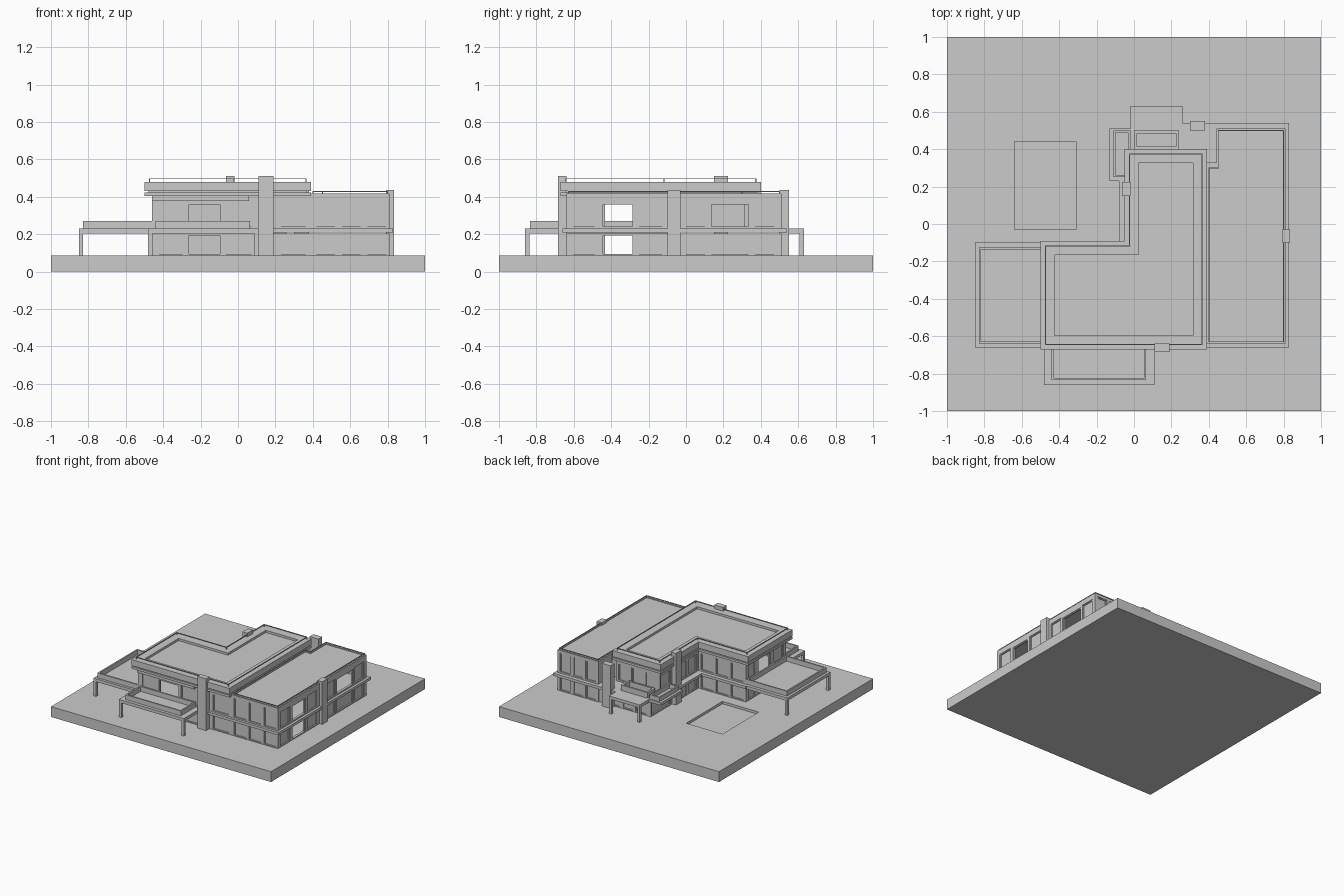
import bpy, bmesh

if "Cube" in bpy.data.objects:
    bpy.data.objects.remove(bpy.data.objects["Cube"])

G, S0, S1, TOP = 0.085, 0.205, 0.23, 0.41   # ground, slab bottom/top, upper wall top


def finish(name, bm):
    bmesh.ops.recalc_face_normals(bm, faces=bm.faces)
    me = bpy.data.meshes.new(name)
    bm.to_mesh(me)
    bm.free()
    ob = bpy.data.objects.new(name, me)
    bpy.context.collection.objects.link(ob)
    return ob


def add_box(bm, x0, x1, y0, y1, z0, z1):
    vs = bmesh.ops.create_cube(bm, size=1)["verts"]
    for v in vs:
        v.co = (x1 if v.co.x > 0 else x0, y1 if v.co.y > 0 else y0, z1 if v.co.z > 0 else z0)


def boxes(name, *bs):
    bm = bmesh.new()
    for b in bs:
        add_box(bm, *b)
    return finish(name, bm)


def prism(name, pts, z0, z1):
    bm = bmesh.new()
    f = bm.faces.new([bm.verts.new((x, y, z0)) for x, y in pts])
    r = bmesh.ops.extrude_face_region(bm, geom=[f], use_keep_orig=True)
    for v in r["geom"]:
        if isinstance(v, bmesh.types.BMVert):
            v.co.z = z1
    return finish(name, bm)


def inset(pts, d):
    # inward offset of a counter-clockwise right-angled outline
    out, n = [], len(pts)
    for i, (x, y) in enumerate(pts):
        for a, b in ((pts[i - 1], (x, y)), ((x, y), pts[(i + 1) % n])):
            if abs(a[0] - b[0]) < 1e-6:
                nx = x - d * (1 if b[1] > a[1] else -1)
            else:
                ny = y + d * (1 if b[0] > a[0] else -1)
        out.append((nx, ny))
    return out


def ring(name, outer, inner, z0, z1):
    bm = bmesh.new()
    n = len(outer)
    L = [[bm.verts.new((x, y, z)) for x, y in p] for p, z in
         ((outer, z0), (outer, z1), (inner, z1), (inner, z0))]
    for k in range(4):
        a, b = L[k], L[(k + 1) % 4]
        for i in range(n):
            j = (i + 1) % n
            bm.faces.new((a[i], a[j], b[j], b[i]))
    return finish(name, bm)


def rect(x0, x1, y0, y1):
    return [(x0, y0), (x1, y0), (x1, y1), (x0, y1)]


def wall(name, axis, c, out, a, b, z0, z1, bays, t=0.02):
    """Wall along an axis, outer face at c; bays = (u0, u1, v0, v1, glazed)."""
    bw, bg = bmesh.new(), bmesh.new()

    def put(bm, u0, u1, d0, d1, v0, v1):
        e0, e1 = sorted((c - out * d0, c - out * d1))
        if axis == "x":
            add_box(bm, u0, u1, e0, e1, v0, v1)
        else:
            add_box(bm, e0, e1, u0, u1, v0, v1)
    u = a
    for u0, u1, v0, v1, glazed in bays:
        if u0 - u > 1e-4:
            put(bw, u, u0, 0, t, z0, z1)
        if v0 - z0 > 1e-4:
            put(bw, u0, u1, 0, t, z0, v0)
        if z1 - v1 > 1e-4:
            put(bw, u0, u1, 0, t, v1, z1)
        f = 0.007
        for s in ((u0, u0 + f, v0, v1), (u1 - f, u1, v0, v1), (u0 + f, u1 - f, v1 - f, v1)):
            put(bg, s[0], s[1], 0.004, 0.016, s[2], s[3])
        if glazed:
            put(bg, u0 + f, u1 - f, 0.011, 0.014, v0, v1 - f)
        u = u1
    if b - u > 1e-4:
        put(bw, u, b, 0, t, z0, z1)
    finish(name + "_wall", bw)
    finish(name + "_windows", bg)


def even(a, b, n, v0, v1, m=0.012):
    w = (b - a) / n
    return [(a + i * w + m, a + (i + 1) * w - m, v0, v1, True) for i in range(n)]


LV = ((G, S0, G + 0.008, S0 - 0.006, "ground"), (S1, TOP, S1 + 0.012, 0.375, "upper"))

# ground plate with sunken pool
boxes("base", (-1, 1, -1, 1, 0, 0.065))
ring("ground", rect(-1, 1, -1, 1), rect(-0.64, -0.31, -0.03, 0.44), 0.065, G)

# walls, storey by storey
for z0, z1, v0, v1, lv in LV:
    up = lv == "upper"
    wall(lv + "_main_front", "x", -0.64, -1, -0.46, 0.39, z0, z1,
         [(-0.43, -0.29, v0, v1, True), (-0.27, -0.09, v0, 0.365 if up else v1, False),
          (-0.07, 0.08, v0, v1, True)] + even(0.21, 0.38, 1, v0, v1))
    wall(lv + "_wing_front", "x", -0.64, -1, 0.39, 0.81, z0, z1, even(0.40, 0.81, 3, v0, v1 + 0.02 * up))
    wall(lv + "_right", "y", 0.81, 1, -0.62, 0.49, z0, z1,
         even(-0.62, -0.47, 1, v0, v1) + [(-0.45, -0.28, v0, 0.365 if up else v1, False)]
         + even(-0.27, -0.11, 1, v0, v1) + even(-0.02, 0.12, 1, v0, v1)
         + [(0.13, 0.34, v0, 0.365 if up else v1, not up)] + even(0.35, 0.49, 1, v0, v1))
    wall(lv + "_left", "y", -0.46, -1, -0.62, -0.14, z0, z1,
         even(-0.62, -0.47, 1, v0, v1) + [(-0.44, -0.28, v0, v1, False)] + even(-0.26, -0.14, 1, v0, v1))
    wall(lv + "_court_back", "x", -0.12, 1, -0.46, -0.01, z0, z1, even(-0.45, -0.04, 3, v0, v1))
    yb = 0.38 if up else 0.50
    wall(lv + "_court_side", "y", -0.03, -1, -0.14, yb, z0, z1,
         even(-0.11, 0.14, 2, v0, v1) + even(0.23, yb, 1, v0, v1))
    wall(lv + "_main_back", "x", yb, 1, -0.01, 0.37 if up else 0.44, z0, z1,
         even(0.0, 0.36, 3, v0, v1))
    wall(lv + "_wing_back", "x", 0.51, 1, 0.44, 0.81, z0, z1, even(0.45, 0.80, 3, v0, v1 + 0.02 * up))
# upper notch between the two wings
boxes("notch_wall", (0.44, 0.46, 0.31, 0.49, S1, TOP), (0.39, 0.46, 0.31, 0.33, S1, TOP),
      (0.35, 0.37, 0.31, 0.36, S1, TOP))
boxes("dividing_wall", (0.37, 0.39, -0.22, 0.33, S1, TOP))

# floor slab between the storeys
prism("floor_slab", [(-.48, -.66), (.83, -.66), (.83, .54), (.26, .54), (.26, .51), (-.13, .51),
                     (-.13, .23), (-.08, .23), (-.08, -.09), (-.48, -.09)], S0 + 0.003, S1)

# main roof: soffit, deck, broad fascia and thin rail
roof = [(-.5, -.67), (.39, -.67), (.39, .40), (-.05, .40), (-.05, -.09), (-.5, -.09)]
prism("soffit", inset(roof, 0.022), 0.405, 0.43)
prism("roof_deck", inset(roof, 0.01), 0.43, 0.462)
ring("fascia", roof, inset(roof, 0.075), 0.43, 0.48)
ring("lower_fascia", roof, inset(roof, 0.03), 0.405, 0.423)
boxes("front_lintel", (-0.46, 0.06, -0.655, -0.64, 0.378, 0.405))

# right wing roof with low rim
wing = [(.39, -.64), (.81, -.64), (.81, .51), (.44, .51), (.44, .31), (.39, .31)]
prism("wing_roof", wing, 0.398, 0.412)
ring("wing_rim", wing, inset(wing, 0.012), 0.412, 0.418)


def rail(name, pts, z, h):
    ring(name, pts, inset(pts, 0.005), z + h - 0.005, z + h)
    boxes(name + "_posts", *[(x - .003, x + .003, y - .003, y + .003, z, z + h)
                             for x, y in inset(pts, 0.003)])


rail("roof_rail", inset(roof, 0.024), 0.48, 0.019)
rail("wing_rail", inset(wing, 0.008), 0.412, 0.019)

# masonry piers
boxes("front_pier", (0.11, 0.19, -0.685, -0.64, G, 0.51))
boxes("right_pier", (0.79, 0.835, -0.10, -0.03, G, 0.435))
boxes("left_pier", (-0.065, -0.02, 0.15, 0.225, G, 0.51))
boxes("back_pier", (0.30, 0.38, 0.50, 0.55, G, 0.435))


# terraces on legs, with parapets
def terrace(name, r, par, legs, h=0.27):
    boxes(name + "_slab", (*r, S0, S1))
    if par:
        p = rect(*par)
        ring(name + "_parapet", p, inset(p, 0.012), S1, h)
    boxes(name + "_legs", *[(x - .011, x + .011, y - .011, y + .011, G, S0) for x, y in legs])


terrace("left_terrace", (-.85, -.48, -.66, -.10), (-.83, -.46, -.64, -.125),
        [(-.839, -.649), (-.839, -.111)])
terrace("front_terrace", (-.48, .11, -.86, -.66), (-.44, .065, -.835, -.64),
        [(-.469, -.849), (.099, -.849)])
terrace("back_porch", (-.02, .26, .51, .63), None, [(-.009, .619), (.249, .619)])
bal = rect(0.0, 0.24, 0.40, 0.50)
ring("back_balcony_parapet", bal, inset(bal, 0.015), S1, 0.275)
side = rect(-0.11, -0.02, 0.25, 0.50)
ring("side_balcony_parapet", side, inset(side, 0.012), S1, 0.265)
